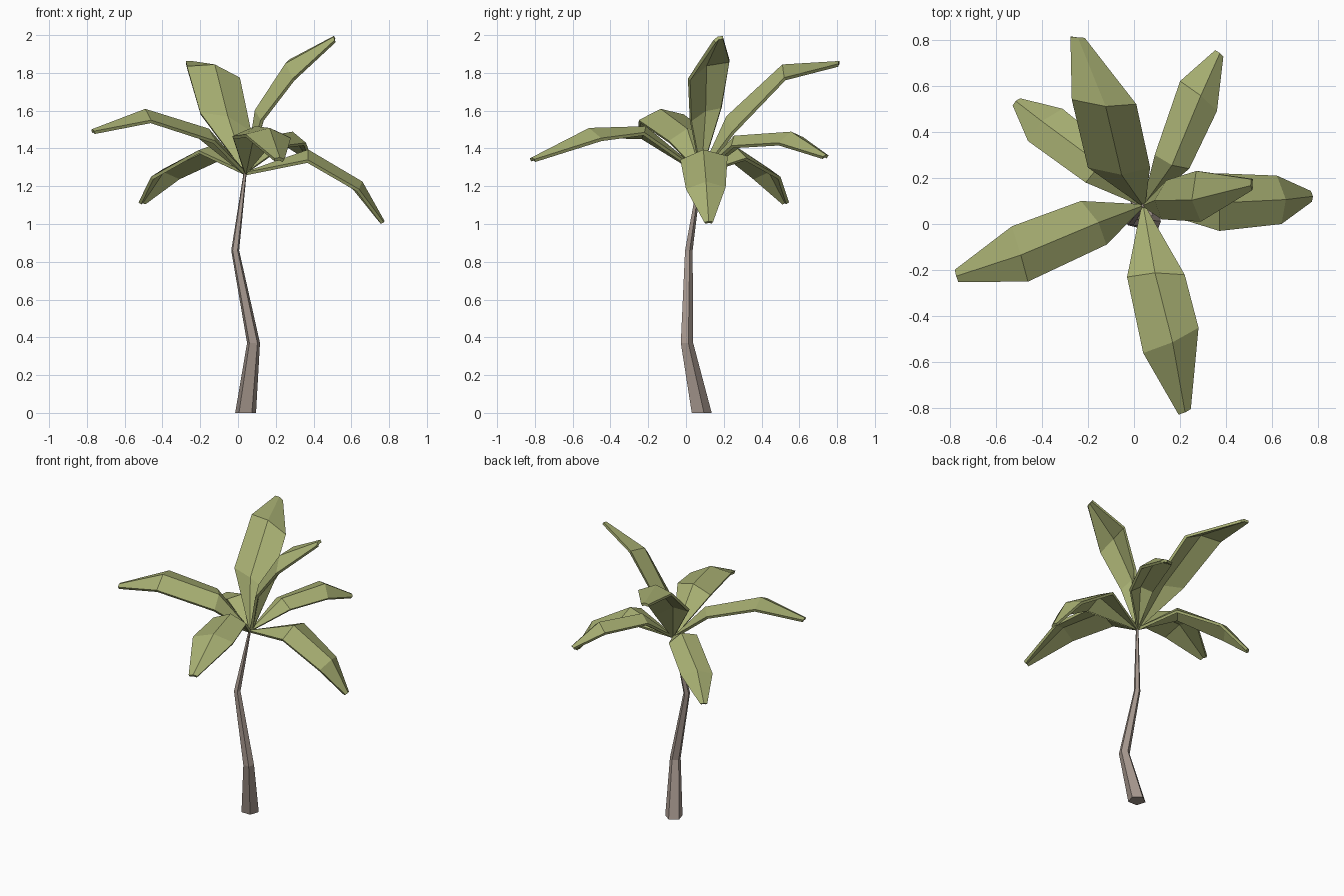
import bpy
from math import cos, sin, tau
from mathutils import Vector

if "Cube" in bpy.data.objects:
    bpy.data.objects.remove(bpy.data.objects["Cube"])


def material(name, rgb):
    m = bpy.data.materials.new(name)
    m.diffuse_color = (*rgb, 1)
    m.use_nodes = True
    m.node_tree.nodes["Principled BSDF"].inputs["Base Color"].default_value = m.diffuse_color
    return m


def add_object(name, verts, faces, mat):
    mesh = bpy.data.meshes.new(name)
    mesh.from_pydata(verts, [], faces)
    mesh.materials.append(mat)
    obj = bpy.data.objects.new(name, mesh)
    bpy.context.collection.objects.link(obj)
    return obj


bark = material("bark", (0.38, 0.31, 0.27))
green = material("leaf_green", (0.39, 0.43, 0.17))

# Crooked five-sided trunk: x, y, z, radius of each ring
SIDES = 5
rings = [(0.04, 0.078, 0, 0.058), (0.082, 0.002, 0.37, 0.036),
         (-0.015, 0.013, 0.86, 0.022), (0.04, 0.08, 1.29, 0.008)]
verts = [(x + r * cos(tau * k / SIDES + 0.3), y + r * sin(tau * k / SIDES + 0.3), z)
         for x, y, z, r in rings for k in range(SIDES)]
faces = [(i * SIDES + k, i * SIDES + (k + 1) % SIDES,
          (i + 1) * SIDES + (k + 1) % SIDES, (i + 1) * SIDES + k)
         for i in range(len(rings) - 1) for k in range(SIDES)]
top = (len(rings) - 1) * SIDES
faces += [tuple(reversed(range(SIDES))), tuple(range(top, top + SIDES))]
add_object("trunk", verts, faces, bark)

ROOT = Vector((0.04, 0.08, 1.275))


# Leaf blade: two wide ridged sections between a narrow root and a narrow tip
def leaf(name, c1, s1, c2, s2, tip):
    c1, s1, c2, s2, tip = map(Vector, (c1, s1, c2, s2, tip))
    centres = [ROOT, c1, c2, tip]
    halves = [s1 * 0.06, s1, s2, s2 * 0.22]
    lifts = [0.002, 0.045, 0.045, 0.008]
    verts = []
    for i, (c, s, lift) in enumerate(zip(centres, halves, lifts)):
        forward = centres[min(i + 1, 3)] - centres[max(i - 1, 0)]
        up = forward.cross(s).normalized()
        verts += [c + s, c + up * lift, c - s]
    faces = [(3 * i + k, 3 * i + k + 1, 3 * i + k + 4, 3 * i + k + 3)
             for i in range(3) for k in range(2)]
    obj = add_object(name, verts, faces, green)
    mod = obj.modifiers.new("thickness", "SOLIDIFY")
    mod.thickness = 0.018
    mod.offset = -1


# Crown: centre and half-width vector of both sections, then the tip
leaf("left_leaf", (-0.175, 0.005, 1.465), (0.055, -0.095, -0.025),
     (-0.495, -0.13, 1.565), (0.035, -0.12, -0.015), (-0.77, -0.225, 1.495))
leaf("back_left_leaf", (-0.15, 0.25, 1.37), (-0.06, -0.07, 0.02),
     (-0.385, 0.43, 1.25), (-0.075, -0.07, 0), (-0.51, 0.53, 1.115))
leaf("back_leaf", (-0.065, 0.245, 1.54), (-0.135, 0, 0.05),
     (-0.13, 0.53, 1.805), (-0.14, 0.01, 0.03), (-0.245, 0.81, 1.855))
leaf("back_right_leaf", (0.165, 0.27, 1.425), (-0.075, 0.03, 0.01),
     (0.28, 0.555, 1.445), (-0.08, 0.065, 0.015), (0.37, 0.74, 1.36))
leaf("right_low_leaf", (0.365, 0.095, 1.35), (-0.005, 0.125, 0.01),
     (0.63, 0.105, 1.19), (-0.01, 0.105, 0.005), (0.77, 0.12, 1.01))
leaf("right_high_leaf", (0.13, 0.105, 1.585), (0.01, 0.085, 0.035),
     (0.28, 0.12, 1.82), (-0.01, 0.11, 0.05), (0.51, 0.17, 1.985))
leaf("front_leaf", (0.095, -0.225, 1.475), (0.125, 0.005, 0.01),
     (0.16, -0.505, 1.465), (0.12, 0.055, -0.01), (0.22, -0.815, 1.345))
